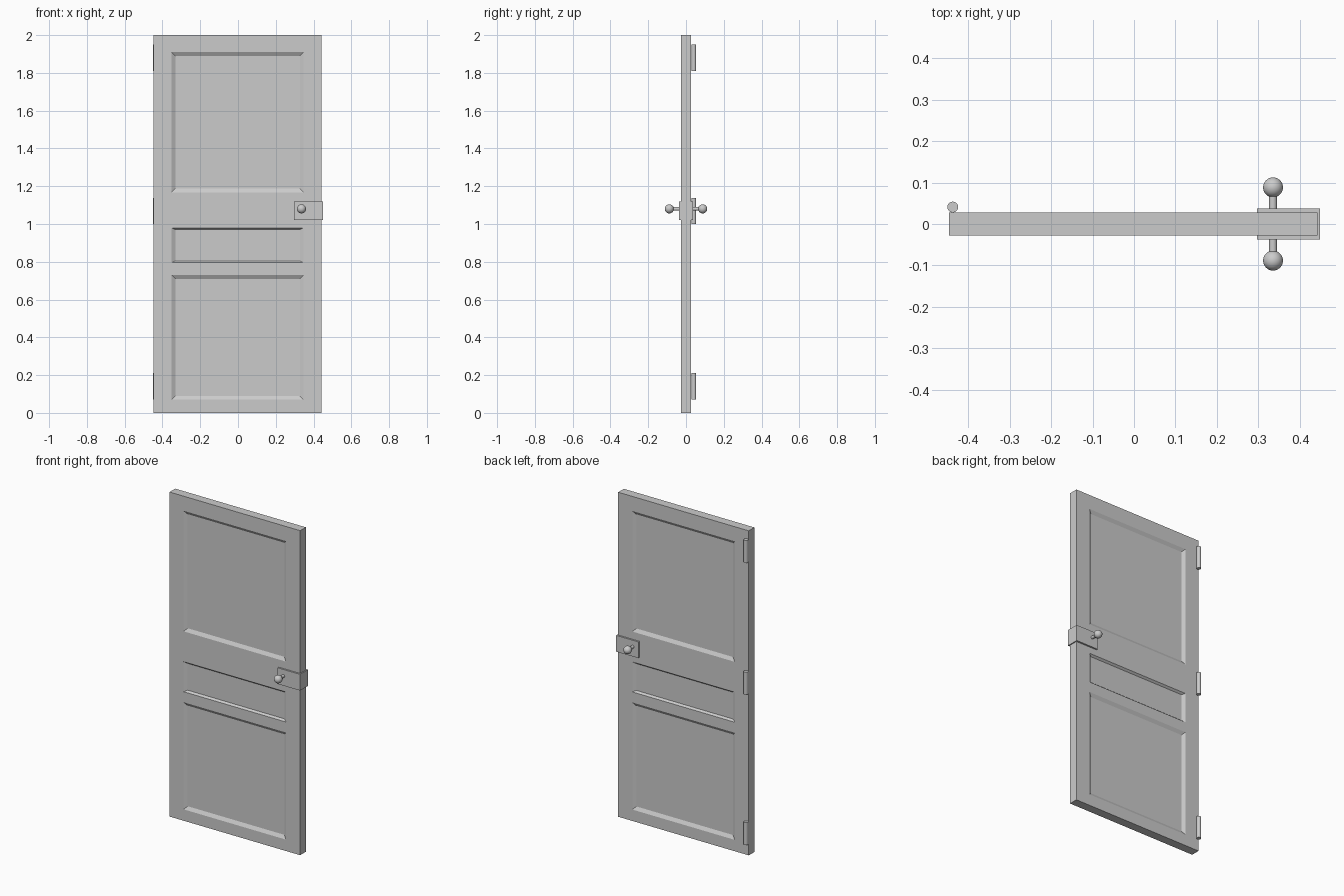
import bpy, bmesh

if "Cube" in bpy.data.objects:
    bpy.data.objects.remove(bpy.data.objects["Cube"])

T = 0.0275                      # half thickness of the door
X0, X1 = -0.447, 0.443          # door sides
PX0, PX1 = -0.352, 0.347        # panel sides
DEPTH, BEVEL = 0.012, 0.02      # panel recess depth and side bevel
# bottom, top and bevel height of each panel
PANELS = [(0.07, 0.73, 0.02), (0.795, 0.98, 0.01), (1.167, 1.91, 0.02)]


def mirror_y(obj):
    # repeat the front half on the back, about the plane y = 0
    mod = obj.modifiers.new("mirror_back", 'MIRROR')
    mod.use_axis = (False, True, False)


def smooth(obj):
    bpy.ops.object.select_all(action='DESELECT')
    obj.select_set(True)
    bpy.context.view_layer.objects.active = obj
    bpy.ops.object.shade_smooth_by_angle()


def offset_origin(obj):
    # put the origin at the world centre so mirroring is about y = 0
    bpy.ops.object.transform_apply(location=True, rotation=True, scale=True)


def cylinder(name, radius, depth, loc, rot=(0, 0, 0)):
    bpy.ops.mesh.primitive_cylinder_add(vertices=24, radius=radius, depth=depth,
                                        location=loc, rotation=rot)
    obj = bpy.context.object
    obj.name = name
    offset_origin(obj)
    smooth(obj)
    return obj


# Door slab: front half with recessed panels, mirrored to the back
bm = bmesh.new()


def quad(*pts):
    return bm.faces.new([bm.verts.new(p) for p in pts])


def rect(x0, x1, z0, z1, y):
    return [(x0, y, z0), (x1, y, z0), (x1, y, z1), (x0, y, z1)]


xs = [X0, PX0, PX1, X1]
zs = [0] + [z for p in PANELS for z in p[:2]] + [2]
for i in range(3):
    for j in range(len(zs) - 1):
        outer = rect(xs[i], xs[i + 1], zs[j], zs[j + 1], -T)
        if i == 1 and j % 2 == 1:
            b = PANELS[j // 2][2]
            inner = rect(PX0 + BEVEL, PX1 - BEVEL, zs[j] + b, zs[j + 1] - b, -T + DEPTH)
            quad(*inner)
            for k in range(4):
                n = (k + 1) % 4
                quad(outer[k], outer[n], inner[n], inner[k])
        else:
            quad(*outer)
bmesh.ops.remove_doubles(bm, verts=bm.verts[:], dist=1e-5)
rim = [e for e in bm.edges if e.is_boundary]
ext = bmesh.ops.extrude_edge_only(bm, edges=rim)
for g in ext["geom"]:
    if isinstance(g, bmesh.types.BMVert):
        g.co.y = 0
bmesh.ops.recalc_face_normals(bm, faces=bm.faces[:])
bm.normal_update()
# the front must face -y
if max(bm.faces, key=lambda f: f.calc_area()).normal.y > 0:
    bmesh.ops.reverse_faces(bm, faces=bm.faces[:])
mesh = bpy.data.meshes.new("door_slab")
bm.to_mesh(mesh)
bm.free()
door = bpy.data.objects.new("door_slab", mesh)
bpy.context.collection.objects.link(door)
mirror_y(door)

# Lock case wrapping the door edge
bpy.ops.mesh.primitive_cube_add(size=1, location=(0.3735, 0, 1.07))
lock = bpy.context.object
lock.name = "lock_case"
lock.scale = (0.152, 0.076, 0.10)
offset_origin(lock)

# Knob and stem, on both sides
stem = cylinder("knob_stem", 0.0095, 0.045, (0.336, -0.057, 1.08), (1.5708, 0, 0))
mirror_y(stem)
bpy.ops.mesh.primitive_uv_sphere_add(segments=32, ring_count=16, radius=0.024,
                                     location=(0.336, -0.0885, 1.08))
knob = bpy.context.object
knob.name = "knob"
offset_origin(knob)
smooth(knob)
mirror_y(knob)

# Hinge barrels along the back left edge
for name, z in (("bottom", 0.141), ("middle", 1.068), ("top", 1.88)):
    cylinder("hinge_" + name, 0.013, 0.138, (-0.438, 0.041, z))
